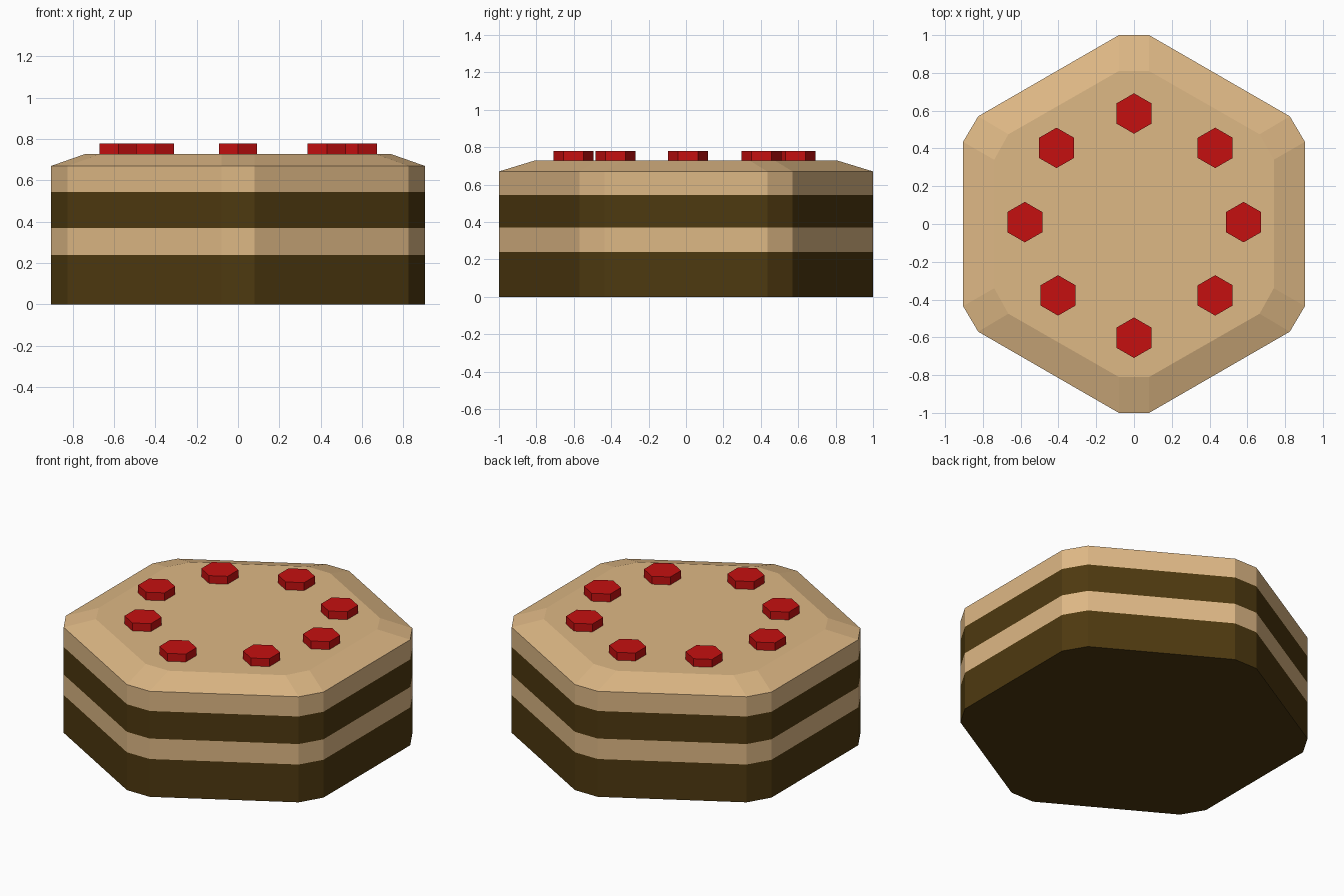
import bpy, bmesh, math

if "Cube" in bpy.data.objects:
    bpy.data.objects.remove(bpy.data.objects["Cube"])


def material(name, rgb):
    m = bpy.data.materials.new(name)
    m.diffuse_color = (*rgb, 1.0)
    m.use_nodes = True
    m.node_tree.nodes["Principled BSDF"].inputs["Base Color"].default_value = m.diffuse_color
    return m


cream = material("cream", (0.73, 0.479, 0.235))
chocolate = material("chocolate", (0.076, 0.041, 0.005))
red = material("cherry red", (0.56, 0.005, 0.005))


def outline(quarter):
    """Mirror the +x +y corner points into a full counter-clockwise outline."""
    half = quarter + [(-x, y) for x, y in reversed(quarter)]
    return half + [(-x, -y) for x, y in half]


def finish(bm, name, mats):
    bmesh.ops.recalc_face_normals(bm, faces=bm.faces)
    mesh = bpy.data.meshes.new(name)
    bm.to_mesh(mesh)
    bm.free()
    for m in mats:
        mesh.materials.append(m)
    obj = bpy.data.objects.new(name, mesh)
    bpy.context.collection.objects.link(obj)
    return obj


# Cake body: stacked rings, striped by height, with a bevelled top
side = outline([(0.905, 0.435), (0.825, 0.57), (0.08, 1.0)])
top = outline([(0.74, 0.34), (0.665, 0.475), (0.08, 0.81)])
levels = [(0, side), (0.24, side), (0.37, side), (0.545, side), (0.67, side), (0.728, top)]
bm = bmesh.new()
rings = [[bm.verts.new((x, y, z)) for x, y in pts] for z, pts in levels]
n = len(side)
for k, (a, b) in enumerate(zip(rings, rings[1:])):
    for i in range(n):
        j = (i + 1) % n
        f = bm.faces.new((a[i], a[j], b[j], b[i]))
        f.material_index = 1 if k in (0, 2) else 0
bm.faces.new(rings[0][::-1]).material_index = 1
bm.faces.new(rings[-1]).material_index = 0
finish(bm, "cake", [cream, chocolate])

# Ring of hexagonal cherries
spots = [(0, 0.585), (0.43, 0.403), (0.58, 0.01), (0.43, -0.378),
         (0, -0.602), (-0.402, -0.378), (-0.578, 0.01), (-0.41, 0.403)]
for i, (cx, cy) in enumerate(spots):
    bm = bmesh.new()
    loops = [[bm.verts.new((cx + 0.107 * math.sin(k * math.pi / 3),
                            cy + 0.107 * math.cos(k * math.pi / 3), z))
              for k in range(6)] for z in (0.72, 0.778)]
    for k in range(6):
        j = (k + 1) % 6
        bm.faces.new((loops[0][k], loops[0][j], loops[1][j], loops[1][k]))
    bm.faces.new(loops[0])
    bm.faces.new(loops[1])
    finish(bm, f"cherry_{i + 1}", [red])
